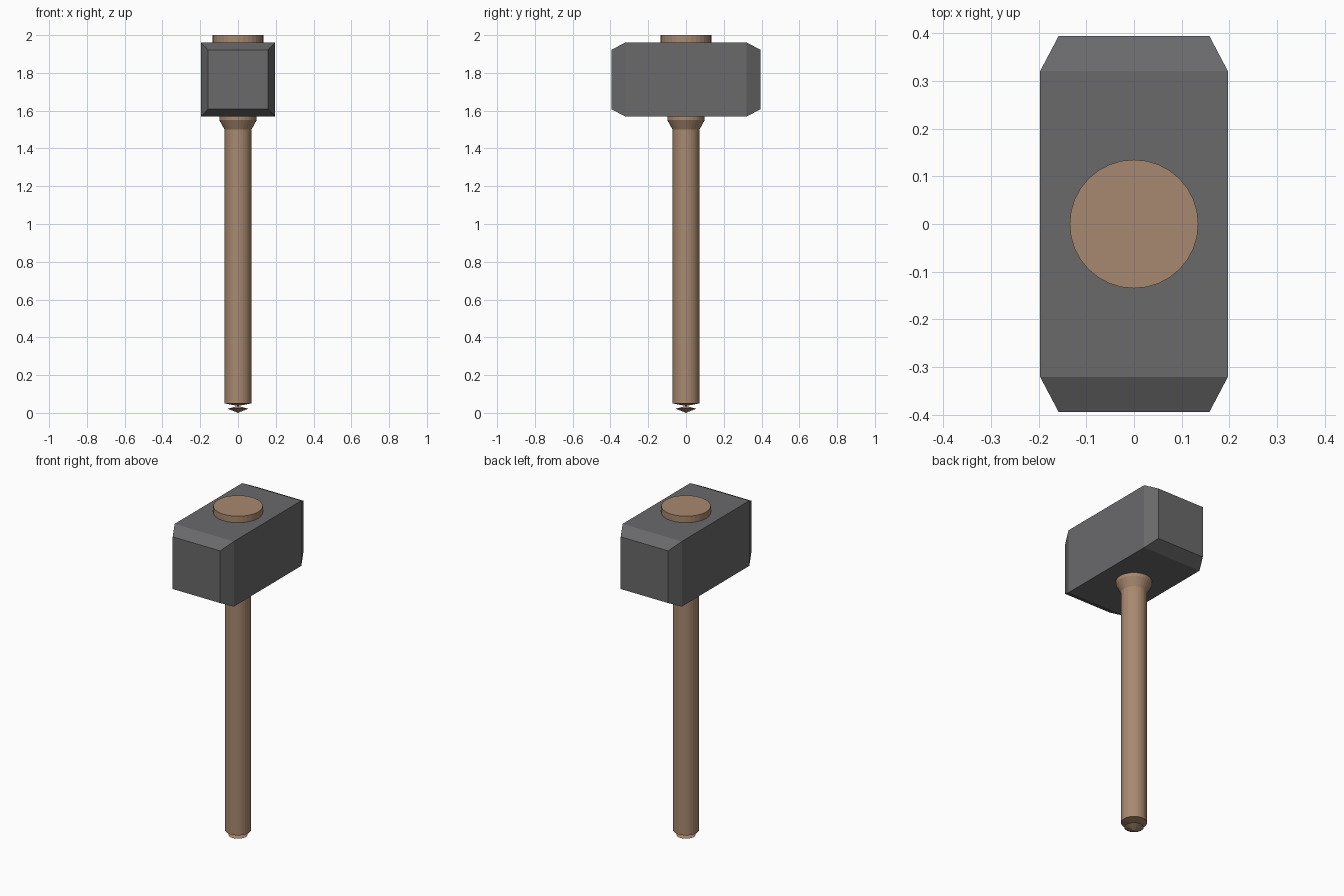
import bpy
import bmesh
import math

if "Cube" in bpy.data.objects:
    bpy.data.objects.remove(bpy.data.objects["Cube"])


def material(name, rgb):
    m = bpy.data.materials.new(name)
    m.diffuse_color = (*rgb, 1.0)
    m.use_nodes = True
    m.node_tree.nodes["Principled BSDF"].inputs["Base Color"].default_value = m.diffuse_color
    return m


def add_object(name, bm, mat):
    bmesh.ops.recalc_face_normals(bm, faces=bm.faces)
    me = bpy.data.meshes.new(name)
    bm.to_mesh(me)
    bm.free()
    me.materials.append(mat)
    ob = bpy.data.objects.new(name, me)
    bpy.context.collection.objects.link(ob)
    return ob


def lathe(name, profile, mat, sides=32):
    """Spin a closed (radius, z) profile around the z axis."""
    bm = bmesh.new()
    rings = []
    for r, z in profile:
        if r == 0:
            rings.append([bm.verts.new((0, 0, z))] * sides)
        else:
            rings.append([bm.verts.new((r * math.cos(math.tau * i / sides),
                                        r * math.sin(math.tau * i / sides), z))
                          for i in range(sides)])
    for a, b in zip(rings, rings[1:]):
        for i in range(sides):
            j = (i + 1) % sides
            bm.faces.new(list(dict.fromkeys((a[i], a[j], b[j], b[i]))))
    return add_object(name, bm, mat)


wood = material("brown wood", (0.39, 0.25, 0.16))
stone = material("dark grey stone", (0.143, 0.143, 0.148))

# Handle shaft with flared neck, running up into the head
lathe("handle", [(0, 0.037), (0.071, 0.05), (0.071, 1.50), (0.099, 1.55),
                 (0.099, 1.97), (0, 1.97)], wood)

# Small double cone at the butt of the handle
lathe("handle_tip", [(0, 0.0), (0.053, 0.022), (0, 0.037)], wood)

# Round end of the handle on top of the head
lathe("top_cap", [(0, 1.95), (0.135, 1.95), (0.135, 2.0), (0, 2.0)], wood)

# Head: rectangular sections along y, narrowed at both ends
bm = bmesh.new()
ZC = 1.765
sections = []
for y, hx, hz in ((-0.395, 0.158, 0.157), (-0.321, 0.197, 0.196),
                  (0.321, 0.197, 0.196), (0.395, 0.158, 0.157)):
    sections.append([bm.verts.new((sx * hx, y, ZC + sz * hz))
                     for sx, sz in ((-1, -1), (1, -1), (1, 1), (-1, 1))])
for a, b in zip(sections, sections[1:]):
    for i in range(4):
        j = (i + 1) % 4
        bm.faces.new((a[i], a[j], b[j], b[i]))
bm.faces.new(sections[0])
bm.faces.new(sections[-1])
add_object("hammer_head", bm, stone)
